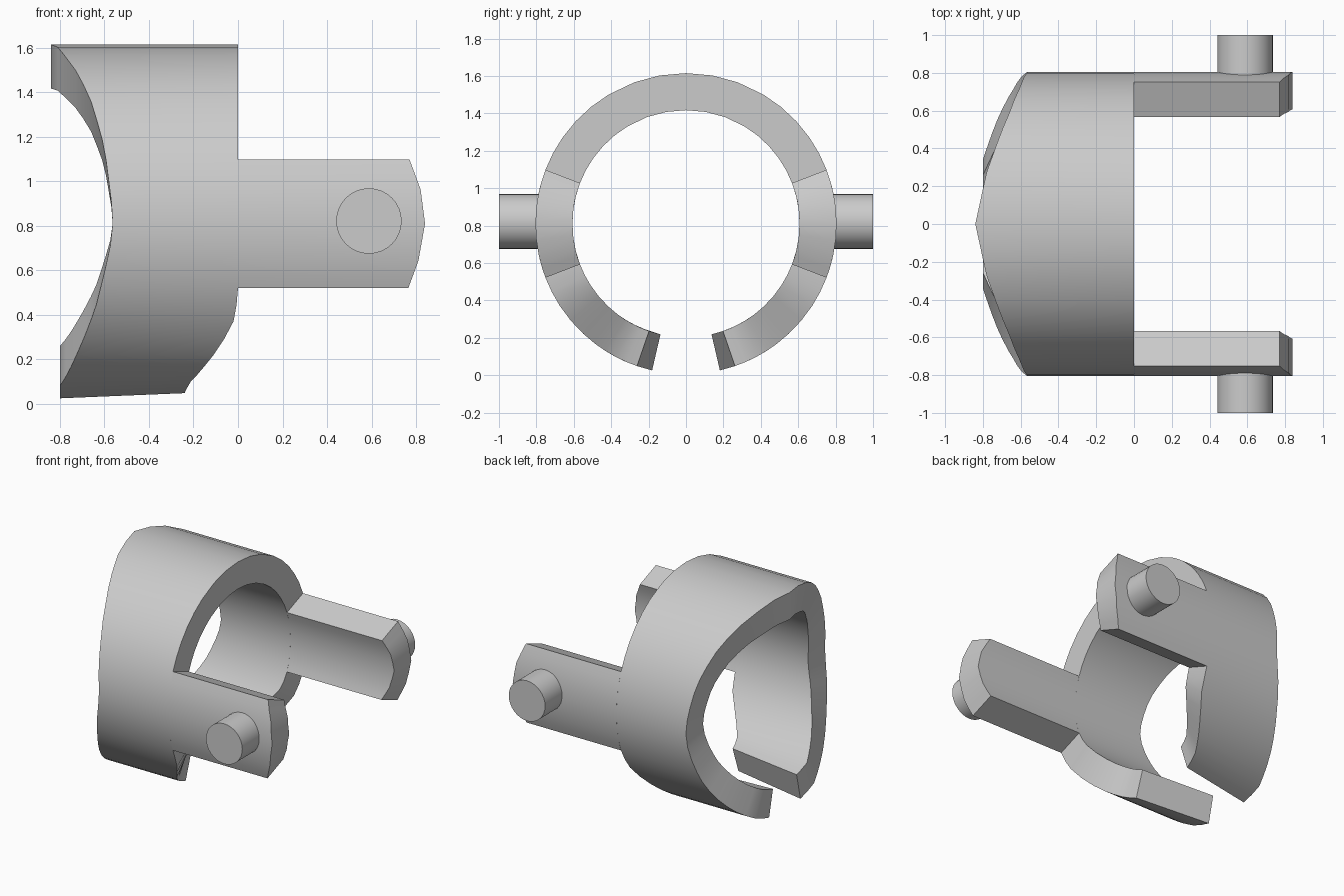
import bpy, bmesh, math
from math import sin, cos, radians

if "Cube" in bpy.data.objects:
    bpy.data.objects.remove(bpy.data.objects["Cube"], do_unlink=True)

grey = bpy.data.materials.new("plain grey")
grey.use_nodes = True
grey.diffuse_color = (0.6, 0.6, 0.6, 1)
grey.node_tree.nodes["Principled BSDF"].inputs["Base Color"].default_value = (0.6, 0.6, 0.6, 1)

OUTER, INNER, AXIS_Z = 0.805, 0.607, 0.81
GAP, ARM_LOW, ARM_HIGH = 13, 69, 111

# Edge outlines: (angle up from the bottom, x)
REAR_EDGE = [(13, -.80), (25, -.80), (43, -.725), (62, -.64), (82, -.575), (92, -.56),
             (115, -.60), (133, -.66), (149, -.73), (160, -.78), (180, -.84)]
FRONT_EDGE = [(19, -.24), (27, -.22), (36, -.16), (47, -.08), (57, -.02), (66, 0), (180, 0)]
ARM_END = [(69, .765), (78, .81), (90, .84), (101, .82), (111, .77)]


def lookup(table, a):
    if a <= table[0][0]:
        return table[0][1]
    for (a0, x0), (a1, x1) in zip(table, table[1:]):
        if a <= a1:
            return x0 + (x1 - x0) * (a - a0) / (a1 - a0)
    return table[-1][1]


def point(x, r, a):
    return (x, r * sin(radians(a)), AXIS_Z - r * cos(radians(a)))


def finish(name, bm):
    bmesh.ops.recalc_face_normals(bm, faces=bm.faces)
    mesh = bpy.data.meshes.new(name)
    bm.to_mesh(mesh)
    bm.free()
    obj = bpy.data.objects.new(name, mesh)
    bpy.context.collection.objects.link(obj)
    mesh.materials.append(grey)
    bpy.ops.object.select_all(action='DESELECT')
    obj.select_set(True)
    bpy.context.view_layer.objects.active = obj
    bpy.ops.object.shade_smooth_by_angle(angle=radians(30))
    return obj


def sweep(name, sections):
    """Bridge four-cornered sections into a solid with capped ends."""
    bm = bmesh.new()
    rings = [[bm.verts.new(p) for p in s] for s in sections]
    for a, b in zip(rings, rings[1:]):
        for i in range(4):
            j = (i + 1) % 4
            bm.faces.new((a[i], a[j], b[j], b[i]))
    bm.faces.new(rings[0])
    bm.faces.new(rings[-1])
    return finish(name, bm)


def section(rear_x, front_x, rear_a, front_a):
    return [point(rear_x, OUTER, rear_a), point(front_x, OUTER, front_a),
            point(front_x, INNER, front_a), point(rear_x, INNER, rear_a)]


# Open ring, with its split ends slanting apart toward the front
half = [GAP, 19, 25, 31, 37, 43, 50, 57, 63, ARM_LOW, 76, 83, 90, 97, 104, ARM_HIGH,
        118, 125, 133, 141, 149, 160, 170]
angles = half + [180] + [360 - a for a in reversed(half)]
sections = []
for a in angles:
    m = min(a, 360 - a)
    shift = 6 * max(0, 1 - (m - GAP) / 24)
    front_a = a + shift if a < 180 else a - shift
    sections.append(section(lookup(REAR_EDGE, m), lookup(FRONT_EDGE, m + shift), a, front_a))
sweep("open_ring", sections)

# Curved arms and round pins on both sides
for side, sign in (("left", 1), ("right", -1)):
    steps = [ARM_LOW, 73, 78, 84, 90, 96, 101, 106, ARM_HIGH]
    sweep(side + "_side_arm",
          [section(0, lookup(ARM_END, a), sign * a, sign * a) for a in steps])
    bm = bmesh.new()
    bmesh.ops.create_cone(bm, cap_ends=True, segments=32, radius1=.147, radius2=.147, depth=.25)
    pin = finish(side + "_side_pin", bm)
    pin.rotation_euler.x = radians(90)
    pin.location = (.588, sign * .875, .822)
